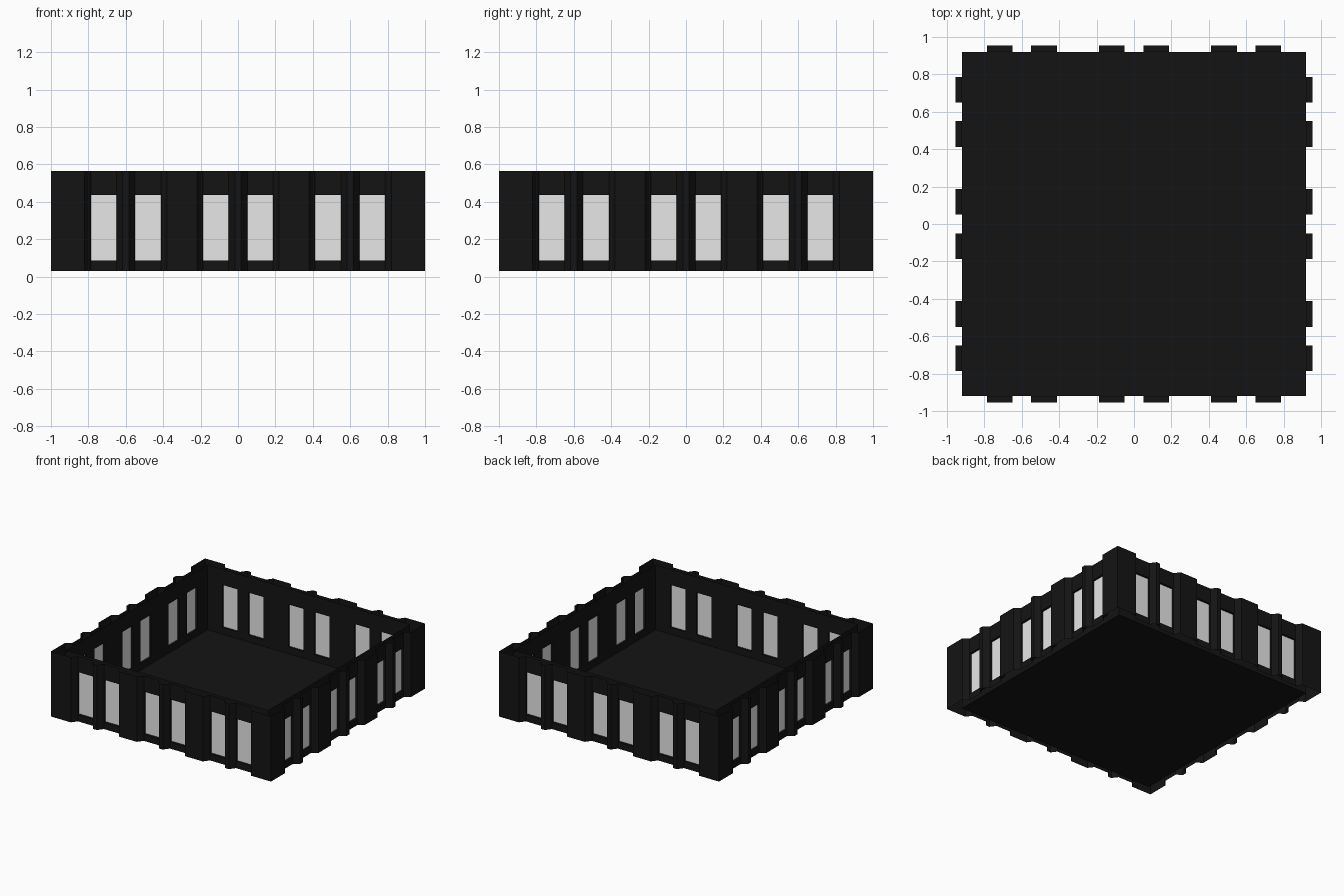
import bpy
import bmesh
from math import pi
from mathutils import Matrix

cube = bpy.data.objects.get("Cube")
if cube:
    bpy.data.objects.remove(cube, do_unlink=True)

# Wall planes (distance from centre) and heights
PIER, BAY, PANE, INNER = 1.0, 0.955, 0.937, 0.92
BASE, SILL, HEAD, TOP = 0.03, 0.085, 0.435, 0.565
BAYS = (-0.6, 0.0, 0.6)
NEAR, FAR = 0.05, 0.187      # window edges measured from the bay centre
SLOPE = 0.033                # run of the slanted pier sides


def material(name, value):
    m = bpy.data.materials.new(name)
    m.use_nodes = True
    colour = (value, value, value, 1)
    m.diffuse_color = colour
    bsdf = next(n for n in m.node_tree.nodes if n.type == 'BSDF_PRINCIPLED')
    bsdf.inputs["Base Color"].default_value = colour
    return m


black = material("black cladding", 0.007)
grey = material("pale grey glass", 0.8)


def quad(bm, points):
    bm.faces.new([bm.verts.new(p) for p in points])


def strip(bm, a, b, low, high):
    """Upright panel on the front wall from plan point a to plan point b."""
    quad(bm, [(a[0], -a[1], low), (b[0], -b[1], low),
              (b[0], -b[1], high), (a[0], -a[1], high)])


def finish(name, bm, mat, sides=4):
    """Repeat the front side around the square and make an object."""
    source = bm.faces[:]
    for i in range(1, sides):
        copy = bmesh.ops.duplicate(bm, geom=source)["geom"]
        verts = [v for v in copy if isinstance(v, bmesh.types.BMVert)]
        bmesh.ops.rotate(bm, verts=verts, cent=(0, 0, 0),
                         matrix=Matrix.Rotation(i * pi / 2, 3, 'Z'))
    bmesh.ops.remove_doubles(bm, verts=bm.verts[:], dist=0.0005)
    mesh = bpy.data.meshes.new(name)
    bm.to_mesh(mesh)
    bm.free()
    mesh.materials.append(mat)
    obj = bpy.data.objects.new(name, mesh)
    bpy.context.collection.objects.link(obj)


windows = [w for c in BAYS for w in ((c - FAR, c - NEAR), (c + NEAR, c + FAR))]

# Outer wall: wide piers and slim pilasters with slanted sides, pierced bays
outer = bmesh.new()
path = [(-1, PIER)]
for c in BAYS:
    path += [(c - FAR - SLOPE, PIER), (c - FAR, BAY), (c - NEAR, BAY),
             (c - NEAR + SLOPE, PIER), (c + NEAR - SLOPE, PIER),
             (c + NEAR, BAY), (c + FAR, BAY), (c + FAR + SLOPE, PIER)]
path.append((1, PIER))
for a, b in zip(path, path[1:]):
    if a[1] == b[1] == BAY:
        strip(outer, a, b, BASE, SILL)
        strip(outer, a, b, HEAD, TOP)
    else:
        strip(outer, a, b, BASE, TOP)
finish("outer_wall", outer, black)

# Inner wall: flat sheet with matching openings
inner = bmesh.new()
edges = [-INNER] + [u for w in windows for u in w] + [INNER]
for i, (u0, u1) in enumerate(zip(edges, edges[1:])):
    spans = [(BASE, SILL), (HEAD, TOP)] if i % 2 else [(BASE, TOP)]
    for low, high in spans:
        strip(inner, (u1, INNER), (u0, INNER), low, high)
finish("inner_wall", inner, black)

# Window reveals and glass
reveal, glass = bmesh.new(), bmesh.new()
for u0, u1 in windows:
    strip(reveal, (u0, BAY), (u0, INNER), SILL, HEAD)
    strip(reveal, (u1, INNER), (u1, BAY), SILL, HEAD)
    sill = [(u0, -BAY), (u1, -BAY), (u1, -INNER), (u0, -INNER)]
    quad(reveal, [(x, y, SILL) for x, y in sill])
    quad(reveal, [(x, y, HEAD) for x, y in reversed(sill)])
    strip(glass, (u0, PANE), (u1, PANE), SILL, HEAD)
finish("window_reveals", reveal, black)
finish("window_panes", glass, grey)

# Floor slab sheet
floor = bmesh.new()
quad(floor, [(x * INNER, y * INNER, BASE)
             for x, y in ((-1, -1), (1, -1), (1, 1), (-1, 1))])
finish("floor", floor, black, sides=1)
